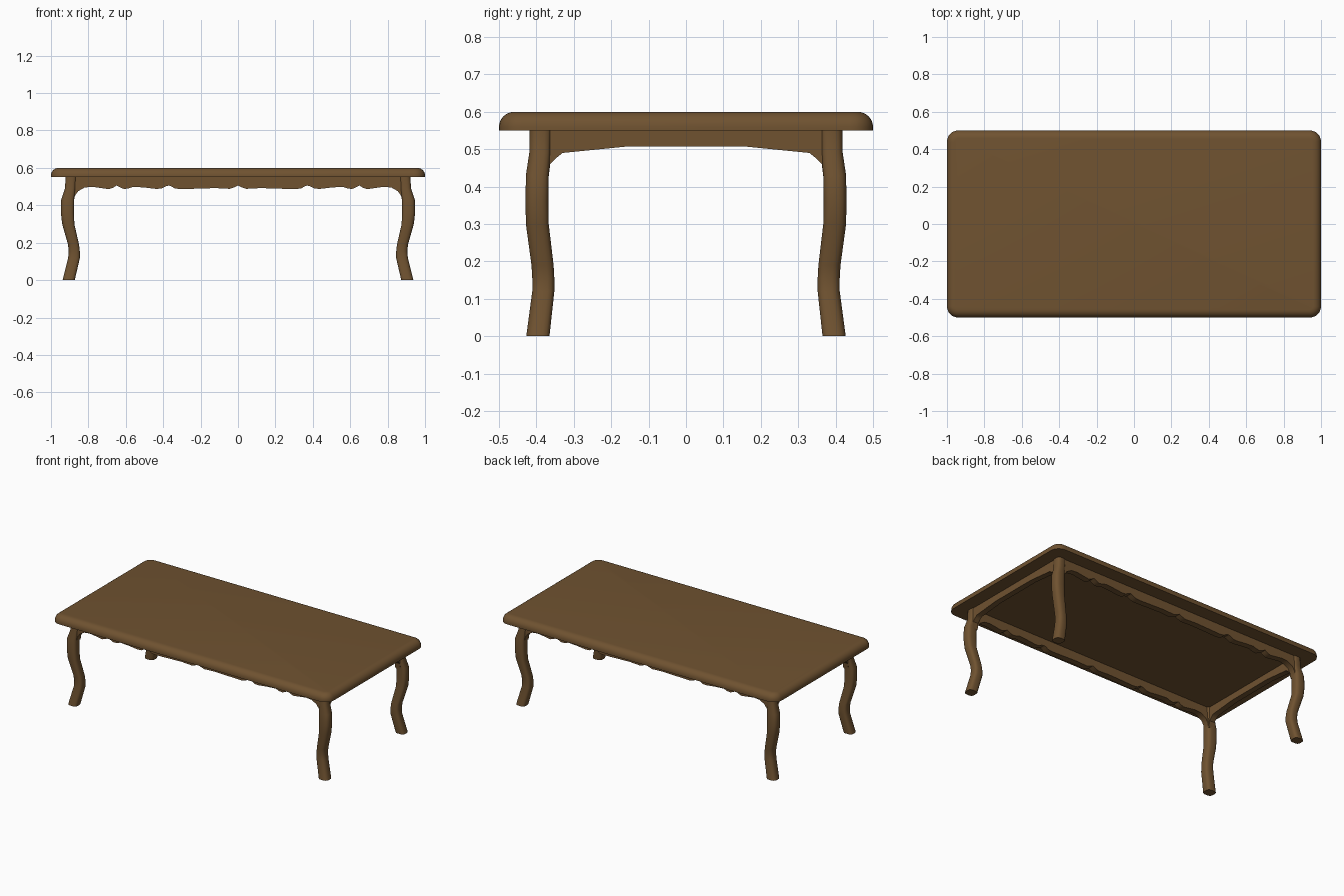
import bpy, bmesh, math

if "Cube" in bpy.data.objects:
    bpy.data.objects.remove(bpy.data.objects["Cube"])

wood = bpy.data.materials.new("brown_wood")
wood.diffuse_color = (0.16, 0.085, 0.03, 1)
wood.use_nodes = True
wood.node_tree.nodes["Principled BSDF"].inputs["Base Color"].default_value = wood.diffuse_color


def make(name, rings):
    """Loft a closed solid through a list of equal-length point rings."""
    bm = bmesh.new()
    loops = [[bm.verts.new(p) for p in r] for r in rings]
    n = len(loops[0])
    for a, b in zip(loops, loops[1:]):
        for i in range(n):
            j = (i + 1) % n
            bm.faces.new((a[i], a[j], b[j], b[i]))
    bm.faces.new(loops[0])
    bm.faces.new(loops[-1])
    bmesh.ops.recalc_face_normals(bm, faces=bm.faces)
    me = bpy.data.meshes.new(name)
    bm.to_mesh(me)
    bm.free()
    ob = bpy.data.objects.new(name, me)
    bpy.context.collection.objects.link(ob)
    me.materials.append(wood)
    bpy.ops.object.select_all(action='DESELECT')
    ob.select_set(True)
    bpy.context.view_layer.objects.active = ob
    bpy.ops.object.shade_smooth_by_angle(angle=math.radians(35))
    return ob


def rounded_rect(hx, hy, r, z, seg=6):
    pts = []
    for k, (sx, sy) in enumerate([(1, 1), (-1, 1), (-1, -1), (1, -1)]):
        for i in range(seg + 1):
            a = (k + i / seg) * math.pi / 2
            pts.append((sx * (hx - r) + r * math.cos(a),
                        sy * (hy - r) + r * math.sin(a), z))
    return pts


# Table top with rounded corners and a quarter-round upper edge
top_rings = [rounded_rect(1, 0.5, 0.06, 0.55)]
for i in range(7):
    a = i / 6 * math.pi / 2
    d = 0.042 * (1 - math.cos(a))
    top_rings.append(rounded_rect(1 - d, 0.5 - d, 0.06 - d, 0.56 + 0.04 * math.sin(a)))
make("table_top", top_rings)

# Curved leg: z, inner x, outer x, inner y, outer y
LEG = [(0.00, 0.873, 0.938, 0.365, 0.427), (0.12, 0.845, 0.908, 0.352, 0.411),
       (0.155, 0.846, 0.905, 0.352, 0.411), (0.19, 0.850, 0.909, 0.354, 0.413),
       (0.30, 0.875, 0.940, 0.367, 0.428), (0.36, 0.877, 0.947, 0.368, 0.429),
       (0.43, 0.876, 0.945, 0.367, 0.428), (0.49, 0.868, 0.925, 0.362, 0.419),
       (0.55, 0.864, 0.922, 0.360, 0.418)]


def leg_ring(z, xi, xo, yi, yo, sx, sy):
    pts = []
    for i in range(16):
        a = (i + 0.5) * math.pi / 8
        c, s = math.cos(a), math.sin(a)
        # squarish on the inside, rounder towards the outer corner
        e = 0.75 if c > 0 and s > 0 else 0.6
        u = math.copysign(abs(c) ** e, c) / math.cos(math.pi / 16) ** e
        v = math.copysign(abs(s) ** e, s) / math.cos(math.pi / 16) ** e
        pts.append((sx * ((xi + xo) / 2 + u * (xo - xi) / 2),
                    sy * ((yi + yo) / 2 + v * (yo - yi) / 2), z))
    return pts


for sy, row in ((-1, "front"), (1, "back")):
    for sx, side in ((-1, "left"), (1, "right")):
        make(f"{row}_{side}_leg", [leg_ring(*p, sx, sy) for p in LEG])

# Half of the lower edge of each rail, from the centre outwards to the leg
LONG = [(0, 0.506), (0.02, 0.496), (0.045, 0.488), (0.12, 0.492), (0.22, 0.489),
        (0.31, 0.486), (0.34, 0.491), (0.355, 0.501), (0.37, 0.506), (0.39, 0.5),
        (0.41, 0.489), (0.44, 0.488), (0.50, 0.495), (0.56, 0.499), (0.585, 0.49),
        (0.61, 0.487), (0.63, 0.496), (0.65, 0.506), (0.665, 0.495), (0.69, 0.486),
        (0.73, 0.492), (0.78, 0.499), (0.82, 0.495), (0.855, 0.475), (0.872, 0.45),
        (0.878, 0.42), (0.905, 0.42), (0.905, 0.55)]
SHORT = [(0.16, 0.507), (0.29, 0.494), (0.33, 0.49), (0.345, 0.478), (0.363, 0.46),
         (0.368, 0.42), (0.395, 0.42), (0.395, 0.55)]


def outline(half):
    return [(-u, z) for u, z in reversed(half) if u > 0] + half


# Scalloped long rails and plain arched end rails
for s, name in ((-1, "front_rail"), (1, "back_rail")):
    make(name, [[(u, s * d, z) for u, z in outline(LONG)] for d in (0.372, 0.412)])
for s, name in ((-1, "left_rail"), (1, "right_rail")):
    make(name, [[(s * d, u, z) for u, z in outline(SHORT)] for d in (0.878, 0.915)])
